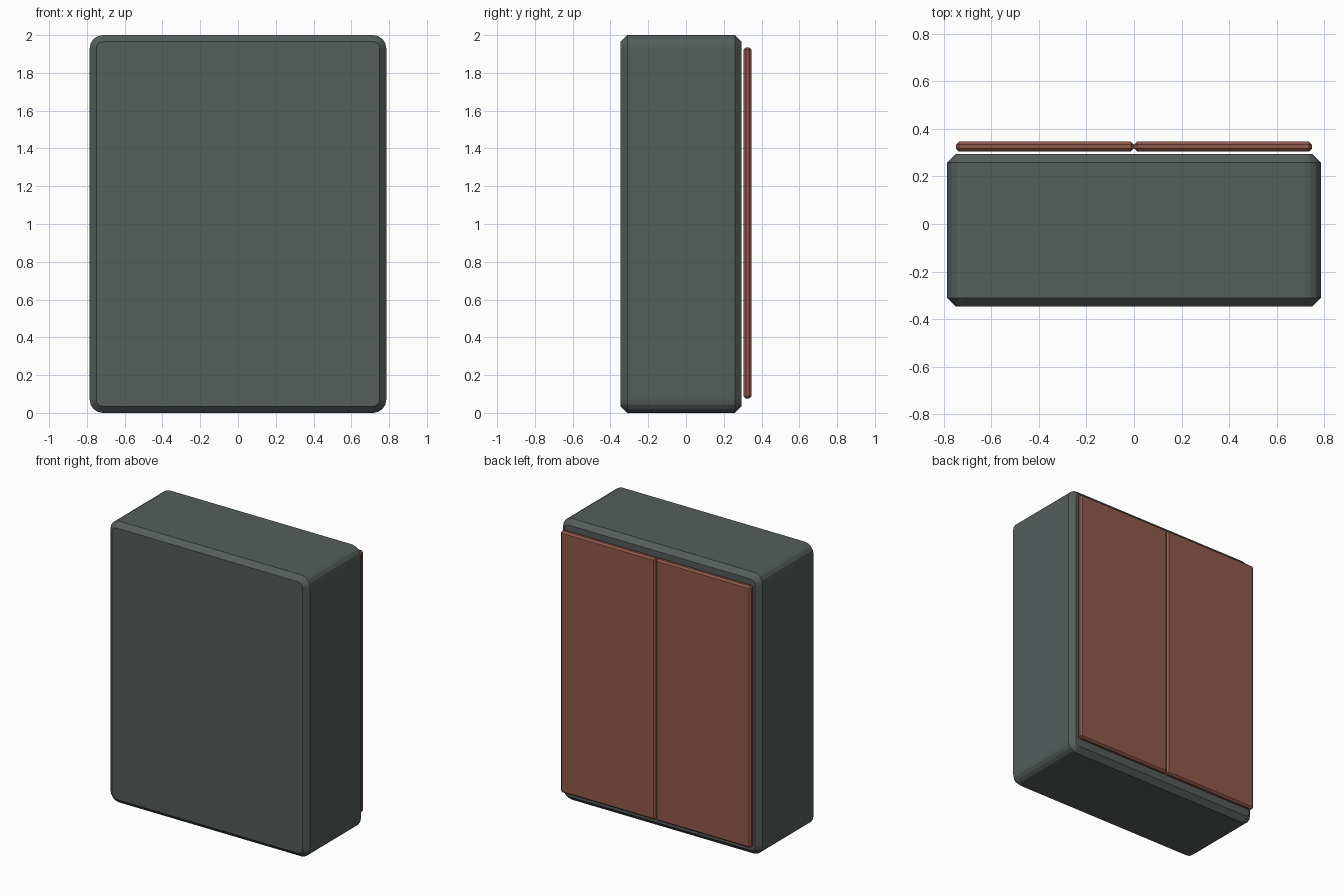
import bpy, bmesh, math

if "Cube" in bpy.data.objects:
    bpy.data.objects.remove(bpy.data.objects["Cube"])


def material(name, col):
    m = bpy.data.materials.new(name)
    m.diffuse_color = (*col, 1)
    m.use_nodes = True
    m.node_tree.nodes["Principled BSDF"].inputs["Base Color"].default_value = m.diffuse_color
    return m


def outline(x0, x1, z0, z1, r, n):
    """Rectangle in x/z with rounded corners of radius r."""
    if r == 0:
        return [(x1, z1), (x0, z1), (x0, z0), (x1, z0)]
    pts = []
    corners = [(x1 - r, z1 - r), (x0 + r, z1 - r), (x0 + r, z0 + r), (x1 - r, z0 + r)]
    for k, (cx, cz) in enumerate(corners):
        for i in range(n + 1):
            a = math.pi / 2 * (k + i / n)
            pts.append((cx + r * math.cos(a), cz + r * math.sin(a)))
    return pts


def slab(name, x0, x1, y0, y1, z0, z1, r, bev, mat, n=4):
    """Rounded panel lofted along y with chamfered front and back rims."""
    bm = bmesh.new()
    rings = []
    for y, d in ((y0, bev), (y0 + bev, 0), (y1 - bev, 0), (y1, bev)):
        pts = outline(x0 + d, x1 - d, z0 + d, z1 - d, r - d, n)
        rings.append([bm.verts.new((x, y, z)) for x, z in pts])
    for a, b in zip(rings, rings[1:]):
        for i in range(len(a)):
            j = (i + 1) % len(a)
            bm.faces.new((a[i], a[j], b[j], b[i]))
    bm.faces.new(rings[0])
    bm.faces.new(rings[-1])
    bmesh.ops.recalc_face_normals(bm, faces=bm.faces)
    me = bpy.data.meshes.new(name)
    bm.to_mesh(me)
    bm.free()
    ob = bpy.data.objects.new(name, me)
    bpy.context.collection.objects.link(ob)
    me.materials.append(mat)
    return ob


def door(name, x0, x1, mat):
    """Thin box door with chamfered edges."""
    y0, y1, z0, z1 = 0.305, 0.346, 0.075, 1.935
    bpy.ops.mesh.primitive_cube_add(size=1, location=((x0 + x1) / 2, (y0 + y1) / 2, (z0 + z1) / 2))
    ob = bpy.context.object
    ob.name = name
    ob.scale = (x1 - x0, y1 - y0, z1 - z0)
    bpy.ops.object.transform_apply(location=False, rotation=False, scale=True)
    b = ob.modifiers.new("edge", "BEVEL")
    b.width, b.segments = 0.012, 1
    ob.data.materials.append(mat)


dark = material("dark_grey", (0.09, 0.11, 0.105))
red = material("red_brown", (0.28, 0.10, 0.07))

# Cabinet body
slab("cabinet_body", -0.785, 0.785, -0.346, 0.294, 0, 2, 0.07, 0.035, dark)

# Pair of doors on the back face
door("door_left", -0.748, -0.001, red)
door("door_right", 0.001, 0.748, red)
